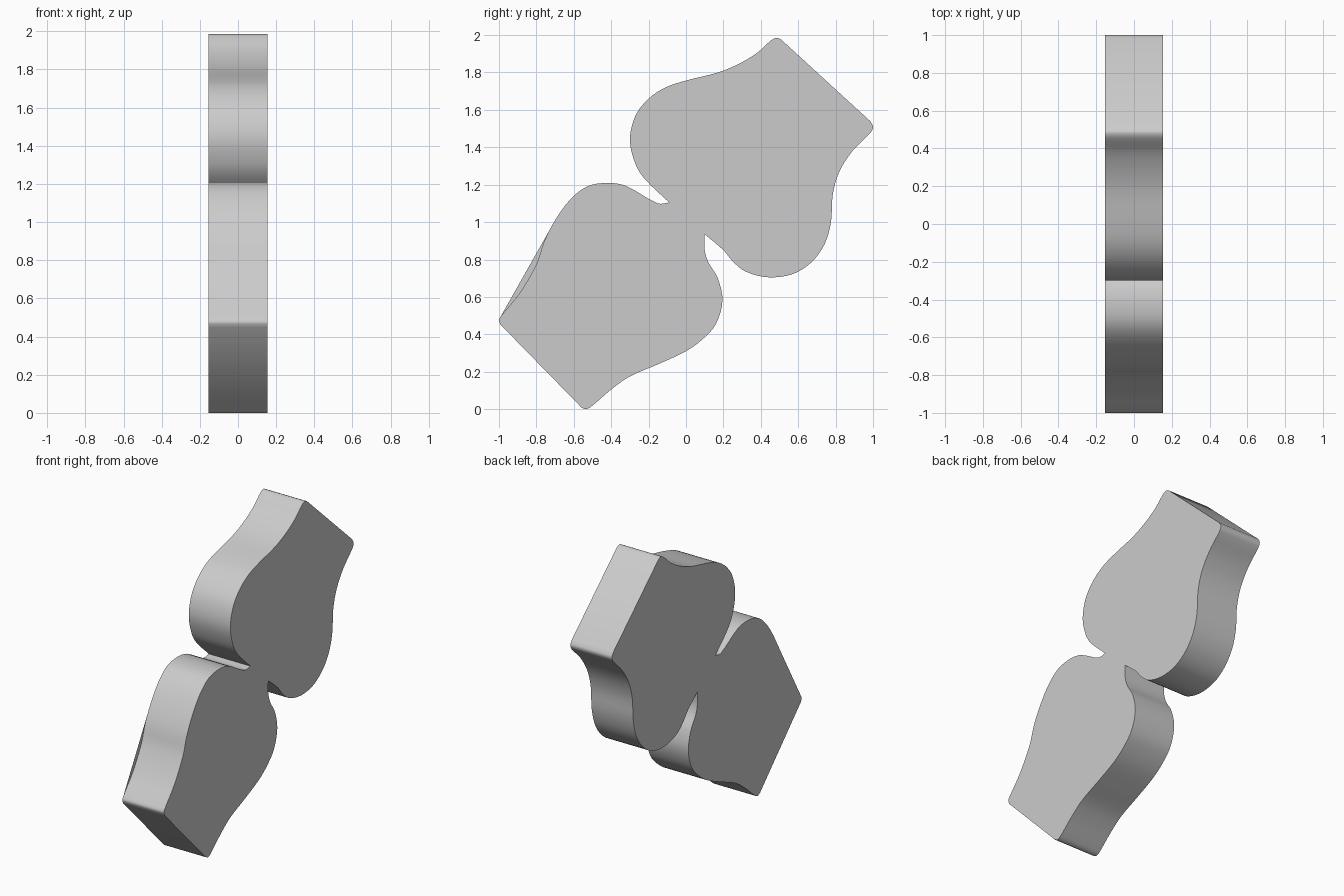
import bpy, bmesh, math
from mathutils import Vector

if "Cube" in bpy.data.objects:
    bpy.data.objects.remove(bpy.data.objects["Cube"])

HALF = 0.1535  # half thickness along x

# Outline in (y, z), as smooth runs that meet at hard corners
RUNS = [
    # upper leaf: left side up to the tip
    [(-0.09, 1.105), (-0.22, 1.23), (-0.27, 1.31), (-0.30, 1.44), (-0.27, 1.57), (-0.2, 1.66),
     (-0.11, 1.72), (0, 1.757), (0.17, 1.80), (0.28, 1.845), (0.38, 1.905), (0.455, 1.972),
     (0.485, 1.985), (0.51, 1.975)],
    # upper leaf: right side down to the neck
    [(0.985, 1.54), (1.0, 1.51), (0.988, 1.48), (0.89, 1.38), (0.82, 1.27), (0.785, 1.15),
     (0.775, 1.0), (0.74, 0.88), (0.67, 0.785), (0.57, 0.722), (0.44, 0.705), (0.32, 0.735),
     (0.25, 0.79), (0.2, 0.85), (0.1, 0.935)],
    # lower leaf: right side down to the foot
    [(0.1, 0.935), (0.1, 0.85), (0.12, 0.785), (0.17, 0.70), (0.195, 0.58), (0.16, 0.455),
     (0.09, 0.375), (0, 0.31), (-0.15, 0.24), (-0.3, 0.175), (-0.4, 0.105), (-0.505, 0.015),
     (-0.535, 0.0), (-0.56, 0.01)],
    # lower leaf: left side, hollow part
    [(-0.99, 0.45), (-1.0, 0.475), (-0.99, 0.497), (-0.89, 0.62), (-0.80, 0.775),
     (-0.757, 0.9), (-0.70, 1.01), (-0.62, 1.12), (-0.53, 1.19), (-0.42, 1.21),
     (-0.32, 1.193), (-0.15, 1.1), (-0.09, 1.105)],
]


def smooth_run(points, steps=4):
    """Centripetal-like spline through the points, ends kept sharp."""
    p = [Vector(q) for q in points]
    p = [2 * p[0] - p[1]] + p + [2 * p[-1] - p[-2]]
    out = []
    for a, b, c, d in zip(p, p[1:], p[2:], p[3:]):
        lb = (c - b).length
        # tangents scaled by spacing so uneven points do not overshoot
        m0 = (c - a) * lb / ((b - a).length + lb)
        m1 = (d - b) * lb / ((d - c).length + lb)
        for i in range(steps):
            t = i / steps
            out.append(b * (2*t**3 - 3*t*t + 1) + m0 * (t**3 - 2*t*t + t)
                       + c * (3*t*t - 2*t**3) + m1 * (t**3 - t*t))
    return out + [p[-2]]


outline = []
for run in RUNS:
    for q in smooth_run(run):
        if not outline or (q - outline[-1]).length > 1e-4:
            outline.append(q)
if (outline[0] - outline[-1]).length < 1e-4:
    outline.pop()


def make_object(name, bm):
    mesh = bpy.data.meshes.new(name)
    bm.to_mesh(mesh)
    bm.free()
    obj = bpy.data.objects.new(name, mesh)
    bpy.context.collection.objects.link(obj)
    bpy.ops.object.select_all(action='DESELECT')
    obj.select_set(True)
    bpy.context.view_layer.objects.active = obj
    bpy.ops.object.shade_smooth_by_angle(angle=math.radians(30))
    return obj


# Joined pair of leaves: extruded outline
bm = bmesh.new()
face = bm.faces.new([bm.verts.new((-HALF, q.x, q.y)) for q in outline])
ext = bmesh.ops.extrude_face_region(bm, geom=[face], use_keep_orig=True)
moved = [v for v in ext['geom'] if isinstance(v, bmesh.types.BMVert)]
bmesh.ops.translate(bm, verts=moved, vec=(2 * HALF, 0, 0))
bmesh.ops.recalc_face_normals(bm, faces=bm.faces)
make_object("twin_leaf", bm)

# Thin web spanning the hollow on the back face of the lower leaf
hollow = smooth_run(RUNS[3][2:7])
bm = bmesh.new()
web = bm.faces.new([bm.verts.new((-HALF, q.x, q.y)) for q in hollow])
web.normal_update()
if web.normal.x > 0:
    web.normal_flip()
make_object("lower_leaf_web", bm)
